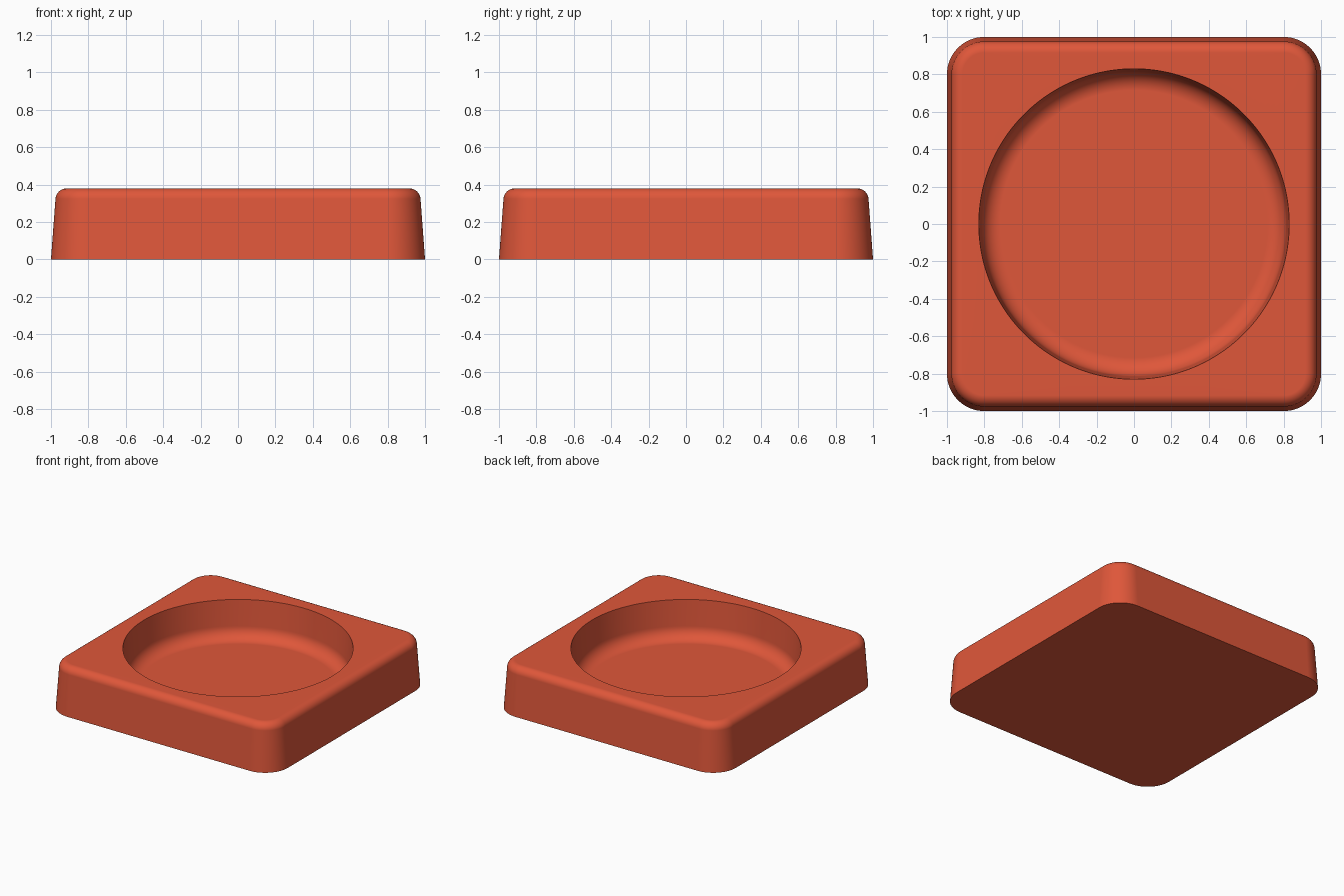
import bpy, bmesh
from math import sin, cos, pi, radians

if "Cube" in bpy.data.objects:
    bpy.data.objects.remove(bpy.data.objects["Cube"], do_unlink=True)

STEPS = 32          # points per corner
HEIGHT = 0.38
CORNER = 0.8        # centre of the corner arcs
bm = bmesh.new()


def rounded_square(half, z):
    """Ring of vertices round a square with arced corners."""
    r = half - CORNER
    ring = []
    for q in range(4):
        cx, cy = [(1, 1), (-1, 1), (-1, -1), (1, -1)][q]
        for k in range(STEPS):
            a = (q + k / (STEPS - 1)) * pi / 2
            ring.append(bm.verts.new((cx * CORNER + r * cos(a), cy * CORNER + r * sin(a), z)))
    return ring


def circle(r, z):
    n = 4 * STEPS
    return [bm.verts.new((r * cos((i + 0.5) * 2 * pi / n), r * sin((i + 0.5) * 2 * pi / n), z))
            for i in range(n)]


def arc(cx, cz, r, start, end, count=8):
    """Profile points (radius, height) along a fillet, angles in degrees."""
    return [(cx + r * cos(a), cz + r * sin(a))
            for a in (radians(start + (end - start) * i / count) for i in range(count + 1))]


# Outer shell: drafted sides, filleted top edge
outer = [(1.0, 0.0)] + arc(0.916, HEIGHT - 0.06, 0.06, 4, 90)
# Round recess: nearly straight wall, filleted into the floor
recess = [(0.83, HEIGHT)] + arc(0.715, 0.18, 0.1, -2, -90, 10)

rings = [rounded_square(h, z) for h, z in outer] + [circle(r, z) for r, z in recess]
for a, b in zip(rings, rings[1:]):
    for i in range(len(a)):
        j = (i + 1) % len(a)
        bm.faces.new((a[i], a[j], b[j], b[i]))
bm.faces.new(rings[0][::-1])   # underside
bm.faces.new(rings[-1])        # recess floor

mesh = bpy.data.meshes.new("square_dish")
bm.to_mesh(mesh)
bm.free()
dish = bpy.data.objects.new("square_dish", mesh)
bpy.context.collection.objects.link(dish)

# Terracotta red finish
mat = bpy.data.materials.new("terracotta_red")
mat.use_nodes = True
colour = (0.74, 0.095, 0.042, 1)
mat.diffuse_color = colour
mat.node_tree.nodes["Principled BSDF"].inputs["Base Color"].default_value = colour
mesh.materials.append(mat)

# Smooth fillets, crisp rim and base, flat broad faces
bpy.ops.object.select_all(action="DESELECT")
dish.select_set(True)
bpy.context.view_layer.objects.active = dish
bpy.ops.object.shade_smooth_by_angle(angle=radians(35))
weighted = dish.modifiers.new("Weighted normals", "WEIGHTED_NORMAL")
weighted.keep_sharp = True
